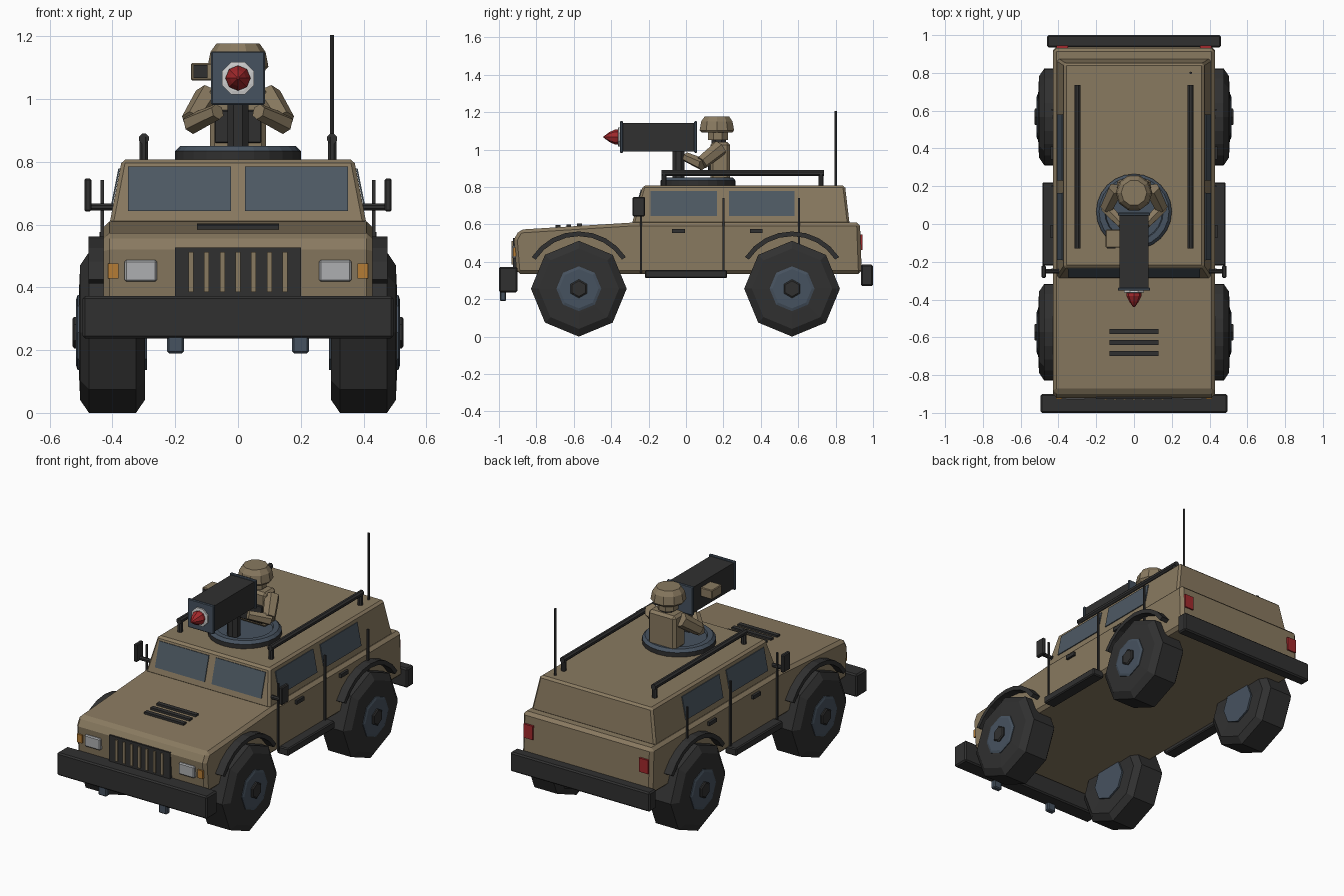
import bpy, bmesh, math
from mathutils import Vector, Matrix

if "Cube" in bpy.data.objects:
    bpy.data.objects.remove(bpy.data.objects["Cube"])

def mat(name, r, g, b):
    m = bpy.data.materials.new(name)
    m.diffuse_color = (r, g, b, 1)
    m.use_nodes = True
    m.node_tree.nodes["Principled BSDF"].inputs["Base Color"].default_value = m.diffuse_color
    return m

TAN = mat("desert_tan", 0.25, 0.193, 0.117)
DARK = mat("dark_rubber", 0.03, 0.03, 0.03)
STEEL = mat("blue_grey_metal", 0.062, 0.085, 0.115)
GLASS = mat("tinted_glass", 0.075, 0.1, 0.125)
RED = mat("signal_red", 0.36, 0.022, 0.025)
LAMP = mat("lamp_grey", 0.42, 0.43, 0.44)
AMBER = mat("amber", 0.46, 0.2, 0.035)
WHITE = mat("ring_white", 0.62, 0.62, 0.62)

def finish(name, bm, m, bevel=0):
    bmesh.ops.recalc_face_normals(bm, faces=bm.faces)
    me = bpy.data.meshes.new(name)
    bm.to_mesh(me)
    bm.free()
    me.materials.append(m)
    ob = bpy.data.objects.new(name, me)
    bpy.context.collection.objects.link(ob)
    if bevel:
        b = ob.modifiers.new("bevel", 'BEVEL')
        b.width, b.segments, b.limit_method = bevel, 1, 'ANGLE'
        b.angle_limit = math.radians(40)
    return ob

def box(name, x, y, z, m, bevel=0):
    """Box from (min, max) ranges."""
    bm = bmesh.new()
    bmesh.ops.create_cube(bm, size=1)
    for v in bm.verts:
        v.co = Vector([(r[0] + r[1]) / 2 + c * (r[1] - r[0]) for c, r in zip(v.co, (x, y, z))])
    return finish(name, bm, m, bevel)

def solid(name, pts, push, m, bevel=0):
    """Polygon extruded along a vector."""
    bm = bmesh.new()
    f = bm.faces.new([bm.verts.new(p) for p in pts])
    ext = bmesh.ops.extrude_face_region(bm, geom=[f], use_keep_orig=True)["geom"]
    for v in ext:
        if isinstance(v, bmesh.types.BMVert):
            v.co += Vector(push)
    return finish(name, bm, m, bevel)

def lathe(name, prof, n, origin, axis, m, turn=0):
    """(radius, height) profile spun round an axis, capped at both ends."""
    bm = bmesh.new()
    M = Matrix.Translation(origin) @ Vector(axis).to_track_quat('Z', 'Y').to_matrix().to_4x4()
    rings = []
    for r, h in prof:
        rings.append([bm.verts.new(M @ Vector((r * math.cos(a), r * math.sin(a), h)))
                      for a in [turn + math.tau * i / n for i in range(n)]])
    for A, B in zip(rings, rings[1:]):
        for i in range(n):
            j = (i + 1) % n
            bm.faces.new((A[i], A[j], B[j], B[i]))
    bm.faces.new(rings[0])
    bm.faces.new(rings[-1])
    return finish(name, bm, m)

def rod(name, a, b, r, m, n=8, r2=None):
    d = Vector(b) - Vector(a)
    return lathe(name, [(r, 0), (r2 or r, d.length)], n, a, d, m, math.pi / n)

# Lower body: side profile extruded across
prof = [(-0.905, 0.335), (-0.92, 0.52), (-0.89, 0.572), (-0.28, 0.61), (0.93, 0.61), (0.94, 0.335)]
solid("lower_body", [(-0.428, y, z) for y, z in prof], (0.856, 0, 0), TAN, 0.018)

# Cabin: tapered box
cab = box("cabin", (-0.41, 0.41), (-0.29, 0.875), (0.6, 0.808), TAN, 0.012)
for v in cab.data.vertices:
    if v.co.z > 0.7:
        v.co.x *= 0.37 / 0.41
        v.co.y = -0.23 if v.co.y < 0 else 0.85

def side_x(z): return 0.412 - 0.2 * (z - 0.6)
def screen_y(z): return -0.29 + 0.288 * (z - 0.6)

# Windows
for s, side in ((-1, "left"), (1, "right")):
    solid(f"windscreen_{side}", [(s * x, screen_y(z), z) for x, z in
          ((0.023, 0.643), (0.35, 0.643), (0.35, 0.785), (0.023, 0.785))], (0, -0.005, 0.001), GLASS)
    for i, (y0, y1) in enumerate(((-0.19, 0.165), (0.23, 0.58))):
        solid(f"side_window_{side}_{i}", [(s * side_x(z), y, z) for y, z in
              ((y0, 0.645), (y1, 0.645), (y1, 0.778), (y0, 0.778))], (s * 0.005, 0, 0.001), GLASS)

# Bumpers, tow hooks, grille, hood vents
box("front_bumper", (-0.495, 0.495), (-1, -0.9), (0.237, 0.372), DARK, 0.008)
box("rear_bumper", (-0.46, 0.46), (0.935, 1), (0.27, 0.385), DARK, 0.008)
box("grille", (-0.2, 0.2), (-0.926, -0.9), (0.37, 0.527), DARK)
for i in range(7):
    x = -0.15 + 0.05 * i
    box(f"grille_slat_{i}", (x - 0.008, x + 0.008), (-0.933, -0.91), (0.385, 0.512), TAN)
for i, y in enumerate((-0.57, -0.627, -0.685)):
    z = 0.61 + (y + 0.28) * 0.062
    box(f"hood_vent_{i}", (-0.13, 0.13), (y - 0.013, y + 0.013), (z - 0.01, z + 0.012), DARK)

for s, side in ((-1, "left"), (1, "right")):
    def sx(a, b): return tuple(sorted((s * a, s * b)))
    box(f"tow_hook_{side}", sx(0.172, 0.226), (-0.995, -0.962), (0.19, 0.25), STEEL, 0.006)
    box(f"headlight_{side}", sx(0.258, 0.362), (-0.93, -0.9), (0.418, 0.487), LAMP, 0.006)
    box(f"indicator_{side}", sx(0.381, 0.414), (-0.926, -0.9), (0.428, 0.476), AMBER)
    box(f"tail_light_{side}", sx(0.35, 0.41), (0.92, 0.944), (0.463, 0.545), RED)
    # Steps, door seams, handles
    box(f"side_step_{side}", sx(0.41, 0.485), (-0.22, 0.22), (0.312, 0.357), DARK, 0.006)
    for i, (y, z) in enumerate(((-0.24, 0.34), (0.2, 0.34), (0.605, 0.49))):
        box(f"door_seam_{side}_{i}", sx(0.427, 0.438), (y - 0.005, y + 0.005), (z, 0.742), DARK)
    for i, y in enumerate((-0.04, 0.375)):
        box(f"door_handle_{side}_{i}", sx(0.42, 0.442), (y - 0.034, y + 0.034), (0.554, 0.576), DARK)
    # Mirrors
    rod(f"mirror_arm_{side}", (s * 0.39, -0.25, 0.656), (s * 0.472, -0.25, 0.656), 0.012, DARK)
    box(f"mirror_{side}", sx(0.467, 0.49), (-0.285, -0.22), (0.642, 0.747), DARK, 0.005)
    # Roof rails
    rod(f"roof_rail_{side}", (s * 0.3, -0.13, 0.874), (s * 0.3, 0.737, 0.874), 0.017, DARK)
    for i, y in enumerate((-0.117, 0.722)):
        rod(f"rail_post_{side}_{i}", (s * 0.3, y, 0.8), (s * 0.3, y, 0.88), 0.015, DARK)
    # Wheels and arches
    for y, end in ((-0.573, "front"), (0.567, "rear")):
        c, ax = (0, y, 0.256), (s, 0, 0)
        lathe(f"{end}_tyre_{side}", [(0.12, 0.3), (0.215, 0.297), (0.256, 0.325), (0.256, 0.475),
              (0.215, 0.503), (0.13, 0.507)], 8, c, ax, DARK)
        lathe(f"{end}_hub_{side}", [(0.12, 0.29), (0.12, 0.511), (0.105, 0.516)], 8, c, ax, STEEL)
        lathe(f"{end}_hub_cap_{side}", [(0.05, 0.5), (0.05, 0.523), (0.042, 0.528)], 6, c, ax, DARK, math.pi / 6)
        arc = [math.radians(33 + 114 * i / 8) for i in range(9)]
        ring = [(0.3, a) for a in arc] + [(0.275, a) for a in reversed(arc)]
        solid(f"{end}_arch_{side}", [(s * 0.42, y + r * math.cos(a), 0.262 + r * math.sin(a))
              for r, a in ring], (s * 0.057, 0, 0), DARK)

# Antenna
rod("antenna", (0.3, 0.8, 0.8), (0.3, 0.8, 1.205), 0.007, DARK, 6)

# Turret ring and launcher mount
lathe("turret_base", [(0.2, 0.8), (0.2, 0.834)], 24, (0, 0.065, 0), (0, 0, 1), DARK)
lathe("turret_ring", [(0.2, 0.834), (0.185, 0.85), (0.155, 0.85), (0.15, 0.838)], 24,
      (0, 0.065, 0), (0, 0, 1), STEEL)
rod("launcher_post", (0, -0.04, 0.835), (0, -0.04, 1.0), 0.036, DARK)

# Launcher with rims, missile and sight
box("launcher_box", (-0.077, 0.077), (-0.345, 0.055), (0.99, 1.143), DARK)
for name, y in (("front", -0.345), ("rear", 0.052)):
    box(f"launcher_{name}_rim", (-0.086, 0.086), (y - 0.008, y + 0.008), (0.982, 1.152), STEEL, 0.004)
nose = (0, -0.34, 1.067)
lathe("muzzle_ring", [(0.056, 0), (0.056, 0.022), (0.044, 0.024)], 8, nose, (0, -1, 0), WHITE, math.pi / 8)
lathe("missile", [(0.038, 0.01), (0.04, 0.04), (0.026, 0.07), (0.004, 0.1)], 8, nose, (0, -1, 0), RED)
box("sight", (-0.15, -0.07), (-0.125, -0.03), (1.06, 1.115), TAN, 0.004)
box("sight_lens", (-0.142, -0.098), (-0.13, -0.12), (1.067, 1.108), DARK)

# Gunner
box("gunner_torso", (-0.09, 0.09), (0.13, 0.235), (0.835, 1.04), TAN, 0.015)
box("gunner_vest", (-0.075, 0.075), (0.118, 0.14), (0.86, 0.965), DARK, 0.004)
rod("gunner_neck", (0, 0.175, 1.02), (0, 0.175, 1.065), 0.042, DARK)
rod("gunner_head", (0, 0.17, 1.05), (0, 0.17, 1.12), 0.058, TAN)
lathe("gunner_helmet", [(0.085, 1.09), (0.097, 1.103), (0.088, 1.15), (0.068, 1.178)], 10,
      (0, 0.165, 0), (0, 0, 1), TAN)
for s, side in ((-1, "left"), (1, "right")):
    shoulder, elbow, hand = (s * 0.095, 0.185, 1.01), (s * 0.145, 0.085, 0.93), (s * 0.065, 0.0, 0.96)
    rod(f"upper_arm_{side}", shoulder, elbow, 0.043, TAN, 6, 0.037)
    rod(f"forearm_{side}", (s * 0.15, 0.09, 0.92), hand, 0.033, TAN, 6, 0.026)
